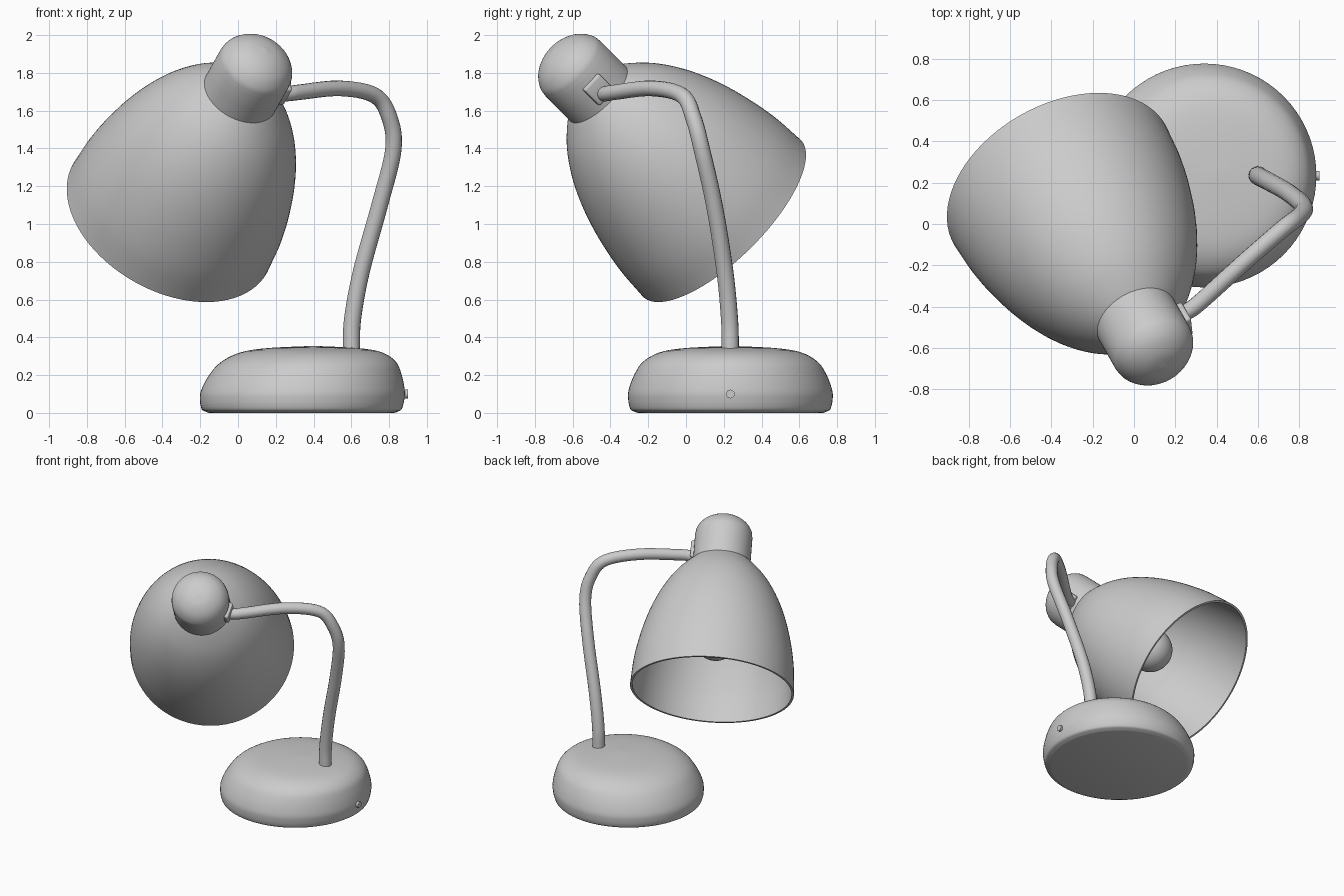
import bpy, bmesh, math
from mathutils import Vector, Matrix

if "Cube" in bpy.data.objects:
    bpy.data.objects.remove(bpy.data.objects["Cube"])


def smooth_path(pts, n=5):
    """Catmull-Rom interpolation of a short point list."""
    p = [Vector(q) for q in pts]
    p = [2 * p[0] - p[1]] + p + [2 * p[-1] - p[-2]]
    out = []
    for a, b, c, d in zip(p, p[1:], p[2:], p[3:]):
        for k in range(n):
            t = k / n
            out.append(0.5 * (2 * b + (c - a) * t + (2 * a - 5 * b + 4 * c - d) * t * t
                              + (3 * b - a - 3 * c + d) * t ** 3))
    return out + [p[-2]]


def finish(bm, name, matrix):
    bmesh.ops.remove_doubles(bm, verts=bm.verts, dist=1e-5)
    bmesh.ops.recalc_face_normals(bm, faces=bm.faces)
    me = bpy.data.meshes.new(name)
    bm.to_mesh(me)
    bm.free()
    ob = bpy.data.objects.new(name, me)
    bpy.context.collection.objects.link(ob)
    ob.matrix_world = matrix
    bpy.ops.object.select_all(action='DESELECT')
    ob.select_set(True)
    bpy.context.view_layer.objects.active = ob
    bpy.ops.object.shade_smooth_by_angle(angle=math.radians(40))
    return ob


def lathe(name, profile, matrix, sides=64):
    """Revolve (radius, height) points about local z."""
    bm = bmesh.new()
    vs = [bm.verts.new((max(r, 0), 0, z)) for r, z in profile]
    es = [bm.edges.new(e) for e in zip(vs, vs[1:])]
    bmesh.ops.spin(bm, geom=vs + es, axis=(0, 0, 1), cent=(0, 0, 0),
                   angle=math.tau, steps=sides)
    bmesh.ops.remove_doubles(bm, verts=bm.verts, dist=1e-5)
    return finish(bm, name, matrix)


# Base: flat-bottomed dome, its upper part leaning slightly toward the stem
prof = [(0, 0.005), (0.49, 0.005)] + [tuple(v) for v in smooth_path(
    [(0.50, 0.008), (0.53, 0.025), (0.541, 0.07), (0.539, 0.12), (0.51, 0.2),
     (0.463, 0.27), (0.375, 0.32), (0.24, 0.343), (0, 0.355)])]
base = lathe("base", prof, Matrix.Translation((0.337, 0.235, 0)), 72)
for v in base.data.vertices:
    v.co.x += 0.5 * v.co.z ** 2
bottom = min(v.co.z for v in base.data.vertices)
for v in base.data.vertices:
    v.co.z -= bottom if v.co.z < 0.03 else 0

# Power switch on the side of the base
lathe("switch", [(0, 0), (0.023, 0), (0.023, 0.06), (0, 0.06)],
      Matrix.Translation((0.84, 0.235, 0.1)) @ Matrix.Rotation(math.pi / 2, 4, 'Y'), 16)

# Lamp head frame: origin at rim centre, local z runs up to the cap
axis = Vector((0.372, -0.654, 0.658)).normalized()
head = Matrix.Translation((-0.36, 0.19, 1.03)) @ axis.to_track_quat('Z', 'Y').to_matrix().to_4x4()

# Shade: thin-walled bell
outer = [tuple(v) for v in smooth_path(
    [(0.589, 0), (0.575, 0.2), (0.538, 0.4), (0.485, 0.58), (0.415, 0.74),
     (0.325, 0.88), (0.215, 0.995), (0.15, 1.04)])]
inner = [(r - 0.016, z - 0.012 * (z > 0.5)) for r, z in reversed(outer)]
lathe("shade", outer + inner + [outer[0]], head, 80)

# Socket cap with domed end
lathe("socket_cap", [(0, 0.98), (0.206, 0.98), (0.206, 1.1)] + [tuple(v) for v in smooth_path(
    [(0.206, 1.2), (0.196, 1.25), (0.155, 1.305), (0.085, 1.345), (0, 1.36)])], head)

# Bulb hanging inside the shade
bulb = [(0.16 * math.sin(a), 0.4 - 0.16 * math.cos(a))
        for a in (math.radians(8 * k) for k in range(17))]
lathe("bulb", bulb + [tuple(v) for v in smooth_path(
    [(0.105, 0.56), (0.085, 0.66), (0.08, 0.75), (0.08, 1.0)])] + [(0, 1.0)], head, 40)

# Mounting plate on the side of the cap
hub = Vector((-0.36, 0.19, 1.03)) + axis * 1.1
end = Vector((0.235, -0.435, 1.685))
radial = end - hub
radial = (radial - axis * radial.dot(axis)).normalized()
side = axis.cross(radial)
rot = Matrix((side, radial.cross(side), radial)).transposed().to_4x4()
bm = bmesh.new()
bmesh.ops.create_cube(bm, size=1, matrix=Matrix.Diagonal((0.12, 0.13, 0.05, 1)))
bmesh.ops.bevel(bm, geom=[e for e in bm.edges], offset=0.012, segments=3,
                profile=0.5, affect='EDGES')
finish(bm, "mount_plate", Matrix.Translation(hub + radial * 0.202) @ rot)

# Curved stem, slightly thinner toward the lamp head
path = smooth_path([(0.60, 0.235, 0.33), (0.607, 0.23, 0.5), (0.655, 0.205, 0.757),
                    (0.75, 0.15, 1.10), (0.822, 0.085, 1.39), (0.803, 0.04, 1.56),
                    (0.725, -0.02, 1.68), (0.54, -0.18, 1.718), (0.33, -0.37, 1.698),
                    (0.265, -0.42, 1.69), (0.21, -0.445, 1.69)], 6)
cu = bpy.data.curves.new("stem", 'CURVE')
cu.dimensions = '3D'
cu.bevel_depth = 0.045
cu.bevel_resolution = 6
cu.use_fill_caps = True
sp = cu.splines.new('POLY')
sp.points.add(len(path) - 1)
for i, (pt, co) in enumerate(zip(sp.points, path)):
    pt.co = (*co, 1)
    pt.radius = 1.02 - 0.14 * i / len(path)
sp.use_smooth = True
bpy.context.collection.objects.link(bpy.data.objects.new("stem", cu))
